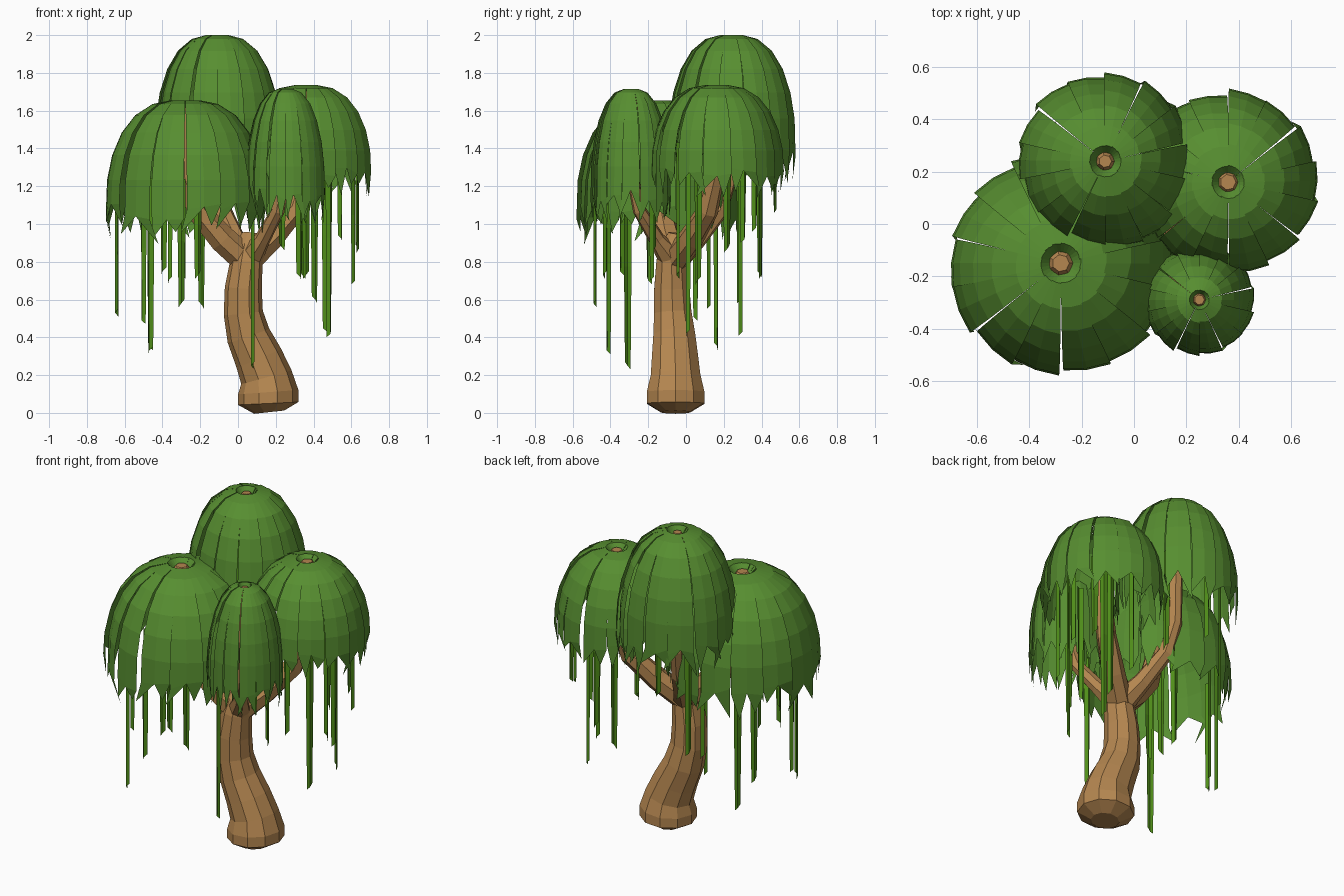
import bpy, math, random
from mathutils import Vector

if "Cube" in bpy.data.objects:
    bpy.data.objects.remove(bpy.data.objects["Cube"])

random.seed(11)


def material(name, rgb):
    m = bpy.data.materials.new(name)
    m.diffuse_color = (*rgb, 1)
    m.use_nodes = True
    m.node_tree.nodes["Principled BSDF"].inputs["Base Color"].default_value = m.diffuse_color
    return m


BARK = material("bark", (0.46, 0.24, 0.08))
LEAF = material("leaf", (0.095, 0.27, 0.03))
VINE = material("vine", (0.08, 0.27, 0.01))


def make(name, verts, faces, mat):
    me = bpy.data.meshes.new(name)
    me.from_pydata([tuple(v) for v in verts], [], faces)
    me.materials.append(mat)
    ob = bpy.data.objects.new(name, me)
    bpy.context.collection.objects.link(ob)
    return ob


def tube(name, path, n):
    """Tapered tube through (x, y, z, radius) points, closed at both ends."""
    pts = [Vector(p[:3]) for p in path]
    verts, faces = [], []
    for i, p in enumerate(pts):
        d = (pts[min(i + 1, len(pts) - 1)] - pts[max(i - 1, 0)]).normalized()
        u = (Vector((1, 0, 0)) - d * d.x).normalized()
        v = d.cross(u)
        for k in range(n):
            a = math.tau * k / n
            verts.append(p + path[i][3] * (u * math.cos(a) + v * math.sin(a)))
    for i in range(len(pts) - 1):
        for k in range(n):
            l = (k + 1) % n
            faces.append((i * n + k, i * n + l, (i + 1) * n + l, (i + 1) * n + k))
    faces.append(tuple(reversed(range(n))))
    faces.append(tuple(range((len(pts) - 1) * n, len(pts) * n)))
    return make(name, verts, faces, BARK)


# Curved trunk with a rounded foot
tube("trunk", [(0.165, -0.055, 0.004, 0.08), (0.16, -0.055, 0.05, 0.16),
               (0.16, -0.055, 0.11, 0.16), (0.15, -0.055, 0.19, 0.138),
               (0.11, -0.058, 0.29, 0.128), (0.055, -0.062, 0.41, 0.116),
               (0.028, -0.07, 0.53, 0.104), (0.028, -0.075, 0.66, 0.098),
               (0.045, -0.075, 0.8, 0.086), (0.06, -0.06, 0.88, 0.08),
               (0.065, -0.05, 0.95, 0.045)], 10)

# Canopies: centre x, centre y, top z, radius, drop, branch radius
CANOPIES = {
    "front_left": (-0.28, -0.15, 1.655, 0.425, 0.66, 0.055),
    "back": (-0.11, 0.24, 2.0, 0.332, 0.69, 0.04),
    "right": (0.36, 0.16, 1.735, 0.345, 0.54, 0.05),
    "front_right": (0.25, -0.29, 1.715, 0.21, 0.64, 0.032),
}
# Dome profile: radius fraction, drop fraction
PROFILE = [(0.1, 0.06), (0.18, 0.0), (0.41, 0.03), (0.63, 0.12),
           (0.8, 0.26), (0.92, 0.44), (0.985, 0.64), (1.0, 0.86)]


def canopy(name, cx, cy, top, radius, drop, count=14):
    """Dome of separate drooping leaf panels with torn, pointed lower edges."""
    verts, faces = [], []
    step = math.tau / count

    def point(a, r, f, lift):
        r *= radius * lift
        verts.append((cx + r * math.cos(a), cy + r * math.sin(a), top - drop * f))

    for p in range(count):
        mid = step * p + random.uniform(-0.02, 0.02)
        size = random.uniform(0.98, 1.015)
        tilt = random.uniform(0.012, 0.03)
        longer = random.uniform(-0.04, 0.07)
        base = len(verts)
        for i, (r, f) in enumerate(PROFILE):
            half = step * (0.53 - 0.045 * i / 7)
            for s in (-1, 0, 1):
                last = i == len(PROFILE) - 1
                g = f + (longer + random.uniform(-0.04, 0.04) if last else 0)
                point(mid + s * half, r, g, size + tilt * s)
        rows = len(PROFILE)
        for i in range(rows - 1):
            for c in (0, 1):
                a = base + i * 3 + c
                faces.append((a, a + 3, a + 4, a + 1))
        for c in (0, 1):
            a = base + (rows - 1) * 3 + c
            off = (c - 0.5 + random.uniform(-0.3, 0.3)) * step * 0.96
            point(mid + off, 0.98, 1.05 + longer + random.uniform(-0.06, 0.06), size)
            faces.append((a, len(verts) - 1, a + 1))
    make(name + "_canopy", verts, faces, LEAF)


fork = Vector((0.05, -0.065, 0.8))
for name, (cx, cy, top, radius, drop, br) in CANOPIES.items():
    canopy(name, cx, cy, top, radius, drop)
    # Branch leaves the fork, then turns upward into the dome
    path = [(*fork, 0.075)]
    for t, z, k in ((0.4, 0.92, 1.35), (0.8, 1.07, 1.15), (0.97, 1.25, 1.0)):
        path.append((fork.x + (cx - fork.x) * t, fork.y + (cy - fork.y) * t,
                     z, br * k))
    path += [(cx, cy, top - 0.05, br), (cx, cy, top - 0.015, br * 0.6)]
    tube(name + "_branch", path, 7)

# Hanging vines: x, y, lower end z for each canopy
VINES = {
    "front_left": [(-0.65, -0.12, 0.53), (-0.47, -0.42, 0.33), (-0.47, 0.17, 0.35),
                   (-0.51, 0.06, 0.49), (-0.3, -0.49, 0.58), (-0.19, 0.13, 0.57),
                   (-0.37, -0.2, 0.7), (-0.4, -0.35, 0.75), (-0.21, -0.44, 0.73)],
    "back": [(-0.14, 0.48, 1.08), (-0.3, 0.4, 0.73), (0.08, 0.37, 0.98)],
    "right": [(0.47, 0.3, 0.43), (0.49, 0.0, 0.42), (0.62, 0.06, 0.7),
              (0.55, 0.31, 0.92), (0.41, 0.29, 0.6), (0.34, 0.4, 0.73),
              (0.64, 0.22, 0.87), (0.36, -0.05, 0.73)],
    "front_right": [(0.07, -0.31, 0.25), (0.33, -0.17, 0.72), (0.23, -0.16, 0.88)],
}
for name, spots in VINES.items():
    cx, cy, top, radius, drop, br = CANOPIES[name]
    verts, faces = [], []
    for x, y, low in spots:
        out = Vector((x - cx, y - cy, 0))
        high = top - drop * (0.35 + 0.35 * min(1, out.length / radius))
        out.normalize()
        side = Vector((-out.y, out.x, 0))
        base = len(verts)
        for z, w in ((high, 0.022), ((high + low) / 2, 0.02), (low, 0.015)):
            for s in (-1, 0, 1):
                slant = 0.02 * s if z == low else 0
                verts.append(Vector((x, y, z + slant)) + side * w * s
                             - out * 0.015 * abs(s))
        for i in (0, 1):
            for c in (0, 1):
                a = base + i * 3 + c
                faces.append((a, a + 3, a + 4, a + 1))
    make(name + "_vines", verts, faces, VINE)
